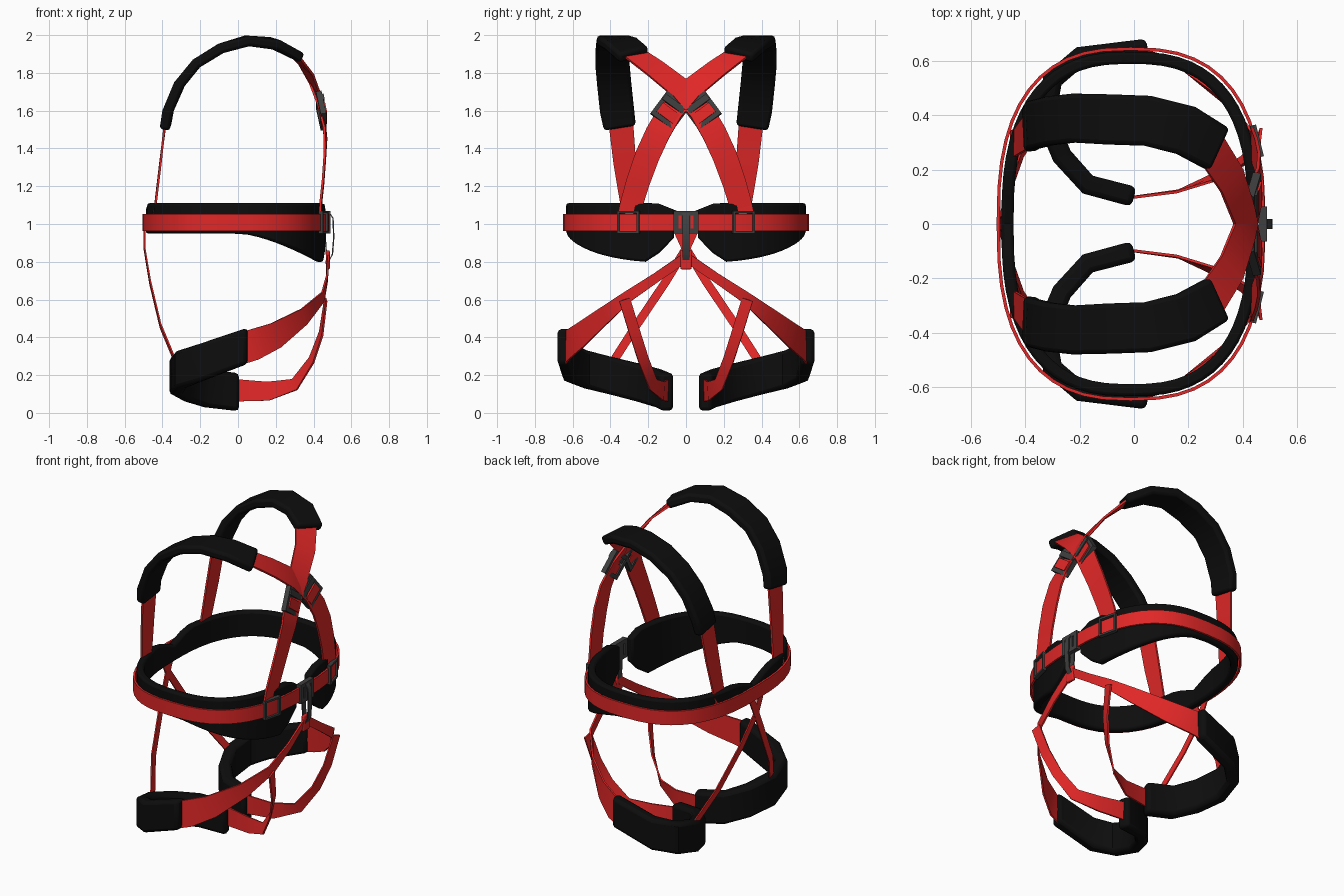
import bpy, bmesh, math
from mathutils import Vector, Matrix

cube = bpy.data.objects.get("Cube")
if cube:
    bpy.data.objects.remove(cube, do_unlink=True)


def material(name, rgb):
    m = bpy.data.materials.new(name)
    m.use_nodes = True
    m.diffuse_color = (*rgb, 1)
    m.node_tree.nodes["Principled BSDF"].inputs["Base Color"].default_value = (*rgb, 1)
    return m


RED = material("red webbing", (0.75, 0.02, 0.02))
BLACK = material("black padding", (0.004, 0.004, 0.004))
GREY = material("dark grey metal", (0.05, 0.05, 0.05))


def finish(name, bm, mat, mirror=False, bevel=0):
    bmesh.ops.recalc_face_normals(bm, faces=bm.faces)
    mesh = bpy.data.meshes.new(name)
    bm.to_mesh(mesh)
    bm.free()
    mesh.materials.append(mat)
    ob = bpy.data.objects.new(name, mesh)
    bpy.context.collection.objects.link(ob)
    bpy.ops.object.select_all(action='DESELECT')
    ob.select_set(True)
    bpy.context.view_layer.objects.active = ob
    bpy.ops.object.shade_smooth_by_angle(angle=math.radians(35))
    if bevel:
        b = ob.modifiers.new("soft edges", 'BEVEL')
        b.width, b.segments = bevel, 2
        b.limit_method, b.angle_limit = 'ANGLE', math.radians(55)
    if mirror:
        m = ob.modifiers.new("other side", 'MIRROR')
        m.use_axis = (False, True, False)
        m.use_mirror_merge = False
    return ob


# Width directions for swept bands
def upright(p, t):
    return Vector((0, 0, 1))


def crosswise(p, t):
    return Vector((0, 1, 0))


def over_shoulder(p, t):
    return t.cross(Vector((p.x - 0.02, 0, max(p.z - 1.4, 0))))


def around(cx, cy):
    return lambda p, t: t.cross(Vector((p.x - cx, p.y - cy, 0)))


def band(name, rows, thick, side, mat, closed=False, **kw):
    """Sweep a flat rectangle through rows of (x, y, z, width)."""
    bm = bmesh.new()
    pts = [Vector(r[:3]) for r in rows]
    n = len(pts)
    rings = []
    for i, p in enumerate(pts):
        if closed:
            t = pts[(i + 1) % n] - pts[i - 1]
        else:
            t = pts[min(i + 1, n - 1)] - pts[max(i - 1, 0)]
        t.normalize()
        w = side(p, t).normalized()
        v = t.cross(w).normalized() * thick / 2
        w = w * rows[i][3] / 2
        rings.append([bm.verts.new(p + a * w + b * v)
                      for a, b in ((-1, -1), (1, -1), (1, 1), (-1, 1))])
    for i in range(n if closed else n - 1):
        a, b = rings[i], rings[(i + 1) % n]
        for k in range(4):
            j = (k + 1) % 4
            bm.faces.new((a[k], a[j], b[j], b[k]))
    if not closed:
        bm.faces.new(rings[0])
        bm.faces.new(rings[-1])
    return finish(name, bm, mat, **kw)


def boxes(name, parts, mat, centre, along=(0, 1, 0), outward=(1, 0, 0), **kw):
    """Boxes of (offset, size) in a frame of along, across and outward axes."""
    u = Vector(along).normalized()
    o = Vector(outward)
    o = (o - u * o.dot(u)).normalized()
    frame = Matrix((u, o.cross(u), o)).transposed().to_4x4()
    frame.translation = centre
    bm = bmesh.new()
    for off, size in parts:
        bmesh.ops.create_cube(bm, size=1, matrix=frame @ Matrix.Translation(off)
                              @ Matrix.Diagonal((*size, 1)))
    return finish(name, bm, mat, **kw)


def frame_parts(length, width, bar, depth):
    a, b = (length - bar) / 2, (width - bar) / 2
    return [((s * a, 0, 0), (bar, width, depth)) for s in (-1, 1)] + \
           [((0, s * b, 0), (length, bar, depth)) for s in (-1, 1)]


def outline(angle, a, b):
    c, s = math.cos(angle), math.sin(angle)
    e = 2 / 2.6
    return (-0.012 + a * math.copysign(abs(c) ** e, c),
            b * math.copysign(abs(s) ** e, s))


# Waist belt
belt = [(*outline(math.tau * i / 48, 0.488, 0.645), 1.008, 0.088) for i in range(48)]
band("waist_belt", belt, 0.012, upright, RED, closed=True)

# Waist pad, open at the front and deeper beside the opening
rows = []
for i in range(61):
    x, y = outline(math.radians(3 + 354 * i / 60), 0.454, 0.612)
    near = min(1, max(0, (abs(y) - 0.04) / 0.15))
    low = 0.95 - 0.15 * min(1, max(0, x) / 0.43) ** 1.5 * near
    high = 1.05 + 0.06 * min(1, abs(y) / 0.15)
    rows.append((x, y, (low + high) / 2, high - low))
band("waist_pad", rows, 0.045, upright, BLACK, bevel=0.012)

# Shoulder pads and straps; the front straps cross on the chest
band("shoulder_pad", [
    (-0.385, 0.35, 1.51, 0.17), (-0.37, 0.365, 1.6, 0.18), (-0.31, 0.38, 1.74, 0.18),
    (-0.22, 0.39, 1.85, 0.18), (-0.09, 0.385, 1.93, 0.185), (0.05, 0.38, 1.97, 0.185),
    (0.19, 0.345, 1.955, 0.185), (0.31, 0.275, 1.895, 0.175)],
    0.055, over_shoulder, BLACK, mirror=True, bevel=0.016)
band("back_shoulder_strap", [
    (-0.45, 0.295, 1.03, 0.1), (-0.435, 0.3, 1.12, 0.1), (-0.41, 0.325, 1.33, 0.12),
    (-0.385, 0.345, 1.54, 0.13)],
    0.012, over_shoulder, RED, mirror=True)
band("front_shoulder_strap", [
    (0.28, 0.285, 1.91, 0.13), (0.36, 0.16, 1.82, 0.13), (0.41, 0.02, 1.71, 0.13),
    (0.44, -0.08, 1.6, 0.13), (0.462, -0.15, 1.48, 0.13), (0.46, -0.205, 1.36, 0.13),
    (0.45, -0.255, 1.22, 0.125), (0.437, -0.29, 1.1, 0.12), (0.435, -0.3, 1.05, 0.12)],
    0.012, over_shoulder, RED, mirror=True)

# Chest buckles
chest = dict(centre=(0.44, -0.085, 1.6), along=(0.05, -0.17, -0.23), mirror=True)
boxes("chest_buckle", frame_parts(0.15, 0.15, 0.025, 0.03)
      + [((-0.04, 0, 0.008), (0.035, 0.14, 0.03))], GREY, **chest)
boxes("chest_buckle_webbing", [((0.02, 0, 0.008), (0.06, 0.11, 0.03))], RED, **chest)

# Belt buckles
boxes("side_buckle", frame_parts(0.12, 0.12, 0.012, 0.024), GREY,
      (0.452, 0.305, 1.01), along=(-0.25, 1, 0), outward=(1, 0.25, 0), mirror=True)
boxes("centre_buckle", frame_parts(0.13, 0.12, 0.025, 0.03)
      + [((0, 0, 0), (0.05, 0.12, 0.03))], GREY, (0.474, 0, 1.01))

# Belay loop and tie-in point
band("belay_loop", [
    (0.485, 0, 1.06, 0.035), (0.503, 0, 1.03, 0.035), (0.507, 0, 0.93, 0.035),
    (0.5, 0, 0.84, 0.035), (0.485, 0, 0.81, 0.035), (0.468, 0, 0.84, 0.035),
    (0.462, 0, 0.93, 0.035), (0.465, 0, 1.03, 0.035)],
    0.007, crosswise, GREY, closed=True)
boxes("tie_in_loop", [((0, 0, 0), (0.06, 0.1, 0.02))], RED, (0.476, 0, 0.81), bevel=0.006)

# Leg loops
band("leg_pad", [
    (0, 0.1, 0.11, 0.2), (-0.17, 0.145, 0.13, 0.2), (-0.265, 0.25, 0.16, 0.2),
    (-0.325, 0.39, 0.195, 0.2), (-0.3, 0.53, 0.23, 0.2), (-0.2, 0.615, 0.265, 0.2),
    (0.05, 0.645, 0.355, 0.19)],
    0.075, upright, BLACK, mirror=True, bevel=0.02)
band("outer_leg_strap", [
    (0, 0.64, 0.335, 0.165), (0.08, 0.625, 0.36, 0.165), (0.2, 0.56, 0.41, 0.14),
    (0.35, 0.44, 0.51, 0.095), (0.45, 0.31, 0.615, 0.06), (0.472, 0.16, 0.715, 0.05),
    (0.475, 0, 0.825, 0.05)],
    0.01, around(0, 0.2), RED, mirror=True)
band("inner_leg_strap", [
    (-0.03, 0.095, 0.12, 0.12), (0.16, 0.12, 0.115, 0.1), (0.3, 0.175, 0.15, 0.07),
    (0.39, 0.225, 0.28, 0.06), (0.44, 0.27, 0.42, 0.06), (0.465, 0.325, 0.6, 0.06)],
    0.01, around(0, 0.38), RED, mirror=True)

# Rear straps from the belt to the leg loops
band("rear_riser", [
    (-0.495, -0.05, 0.98, 0.045), (-0.495, 0, 0.87, 0.045), (-0.465, 0.11, 0.69, 0.045),
    (-0.41, 0.265, 0.46, 0.045), (-0.335, 0.38, 0.28, 0.045)],
    0.008, lambda p, t: t.cross(Vector((1, 0, 0))), RED, mirror=True)
